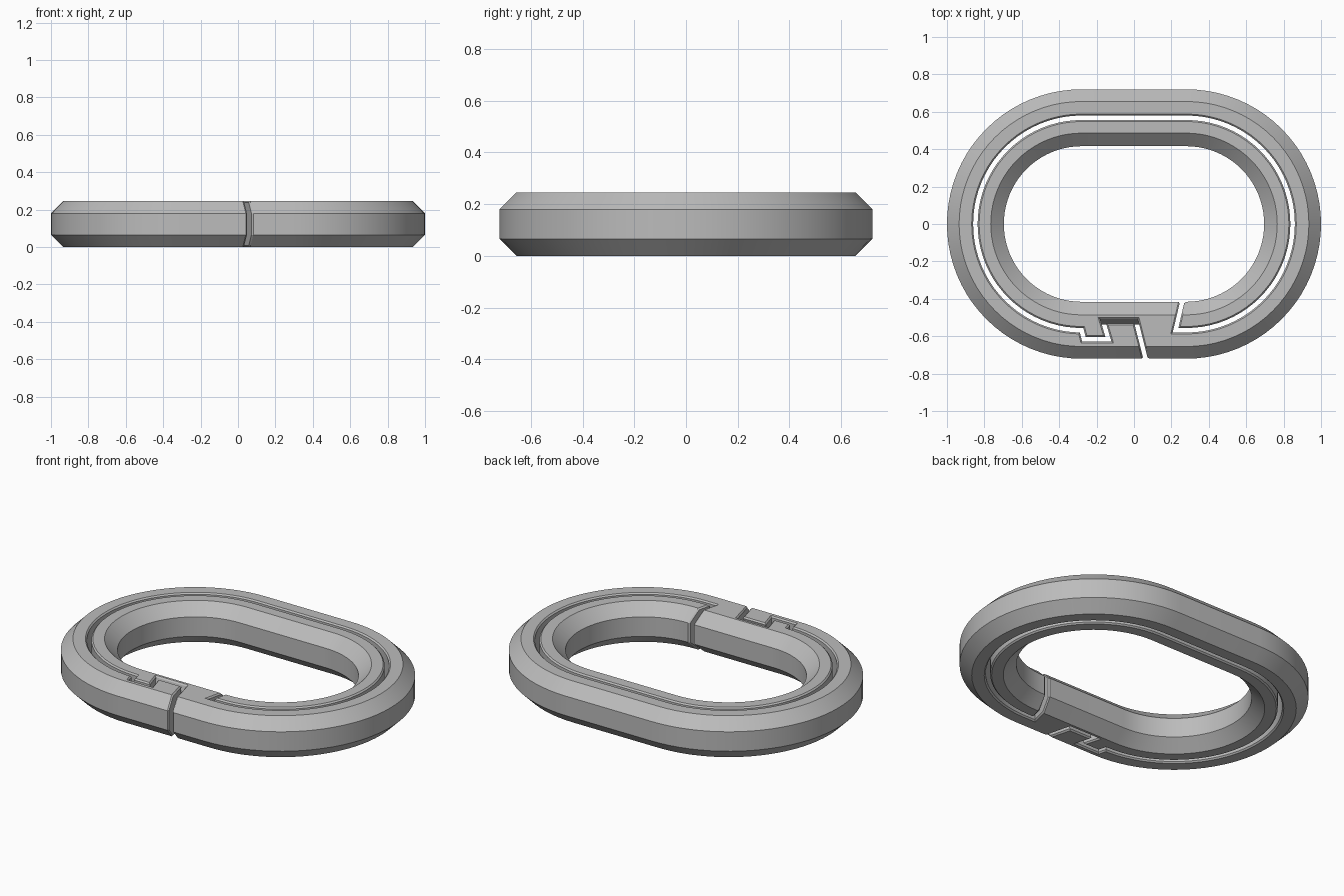
import bpy
import bmesh
import math
from mathutils import Vector

HEIGHT = 0.245
HALF_STRAIGHT = 0.28
OUTER_R, INNER_R, SLIT_R = 0.72, 0.416, 0.568
EDGE_Z = 0.065            # height of the large bevel
OUTER_EDGE, INNER_EDGE = 0.065, 0.07
SLIT_HALF = 0.012
LIP = 0.008               # small bevel along the slit
RIDGE = 0.03              # depth of the interlocking ridge in the clasp

cube = bpy.data.objects.get("Cube")
if cube:
    bpy.data.objects.remove(cube, do_unlink=True)


def stadium(radius, steps=40):
    """Clockwise outline from the lower left, open along the bottom."""
    points = []
    for side, start in ((-1, -90), (1, 90)):
        for i in range(steps + 1):
            a = math.radians(start - 180 * i / steps)
            points.append(Vector((side * HALF_STRAIGHT + radius * math.cos(a),
                                  radius * math.sin(a))))
    return points


def on_line(a, b, y):
    """Point at height y on the line through a and b."""
    return a.lerp(b, (y - a.y) / (b.y - a.y))


def slit_path(outer_r, inner_r, shift):
    """Centre line of the slit from the outer mouth to the inner mouth."""
    mouth, notch_right = Vector((0.062, -0.72)), Vector((0.011, -0.52))
    notch_left, hook_right = Vector((-0.165, -0.52)), Vector((-0.137, -0.615))
    hook_left = Vector((-0.268, -0.615))
    tip, inner_mouth = Vector((0.222, -SLIT_R)), Vector((0.258, -0.416))
    notch_y = notch_right.y - shift
    return ([on_line(mouth, notch_right, -outer_r),
             on_line(mouth, notch_right, -outer_r + LIP),
             on_line(mouth, notch_right, notch_y),
             on_line(hook_right, notch_left, notch_y),
             hook_right, hook_left]
            + stadium(SLIT_R)
            + [tip,
               on_line(tip, inner_mouth, -inner_r - LIP),
               on_line(tip, inner_mouth, -inner_r)])


def slit_wall(path, half, side):
    """Mitred offset of the centre line, flared at both mouths."""
    def normal(a, b):
        d = (b - a).normalized()
        return Vector((-d.y, d.x))
    wall, last = [], len(path) - 1
    for i, p in enumerate(path):
        if i in (0, last):
            offset = Vector((-1, 0)) * (SLIT_HALF + LIP)
        elif i in (1, last - 1):
            offset = Vector((-1, 0)) * half
        else:
            n1, n2 = normal(path[i - 1], p), normal(p, path[i + 1])
            offset = (n1 + n2) * (half / (1 + n1.dot(n2)))
        wall.append(p + offset * side)
    return wall


def outline(z):
    """Whole spiral outline at one height."""
    from_face = min(z, HEIGHT - z)
    bevel = max(0, 1 - from_face / EDGE_Z)
    outer_r = OUTER_R - OUTER_EDGE * bevel
    inner_r = INNER_R + INNER_EDGE * bevel
    shift = RIDGE * max(0, (from_face - LIP) / (HEIGHT / 2 - LIP))
    half = SLIT_HALF + max(0, LIP - from_face)
    path = slit_path(outer_r, inner_r, shift)
    return (stadium(outer_r) + slit_wall(path, half, -1)
            + stadium(inner_r)[::-1] + slit_wall(path, half, 1)[::-1])


# Stack the outlines into one closed solid
levels = [0, LIP, EDGE_Z, HEIGHT / 2, HEIGHT - EDGE_Z, HEIGHT - LIP, HEIGHT]
bm = bmesh.new()
rings = [[bm.verts.new((p.x, p.y, z)) for p in outline(z)] for z in levels]
for low, high in zip(rings, rings[1:]):
    for i in range(len(low)):
        bm.faces.new((low[i - 1], high[i - 1], high[i], low[i]))
bm.faces.new(rings[0])
bm.faces.new(rings[-1][::-1])
bmesh.ops.recalc_face_normals(bm, faces=bm.faces[:])

mesh = bpy.data.meshes.new("split_link_ring")
bm.to_mesh(mesh)
bm.free()
ring = bpy.data.objects.new("split_link_ring", mesh)
bpy.context.collection.objects.link(ring)

# Plain grey finish
grey = bpy.data.materials.new("light_grey")
grey.use_nodes = True
colour = (0.5, 0.5, 0.5, 1)
grey.diffuse_color = colour
for node in grey.node_tree.nodes:
    if node.type == 'BSDF_PRINCIPLED':
        node.inputs["Base Color"].default_value = colour
mesh.materials.append(grey)

# Smooth curves, crisp bevels
for obj in bpy.context.selected_objects:
    obj.select_set(False)
ring.select_set(True)
bpy.context.view_layer.objects.active = ring
bpy.ops.object.shade_smooth_by_angle(angle=math.radians(25))
